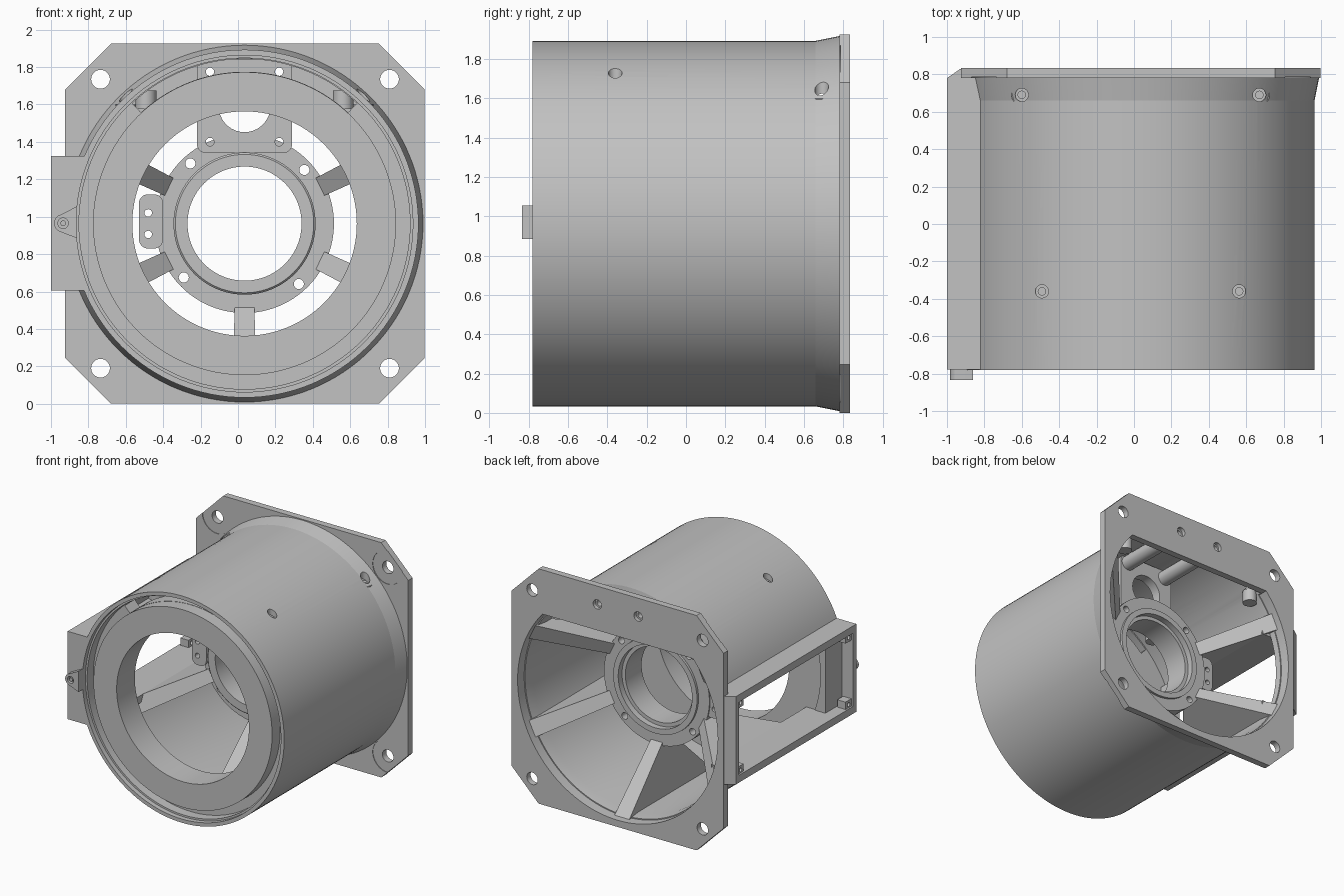
import bpy, bmesh
from math import sin, cos, pi, radians, asin
from mathutils import Matrix, Vector

CX, CZ = 0.035, 0.963          # main axis, running along y

cube = bpy.data.objects.get("Cube")
if cube:
    bpy.data.objects.remove(cube, do_unlink=True)

grey = bpy.data.materials.new("cast_grey")
grey.use_nodes = True
grey.diffuse_color = (0.54, 0.54, 0.54, 1)
grey.node_tree.nodes["Principled BSDF"].inputs["Base Color"].default_value = (0.54, 0.54, 0.54, 1)


def make(name, bm):
    bmesh.ops.recalc_face_normals(bm, faces=bm.faces)
    me = bpy.data.meshes.new(name)
    bm.to_mesh(me)
    bm.free()
    me.materials.append(grey)
    ob = bpy.data.objects.new(name, me)
    bpy.context.collection.objects.link(ob)
    return ob


def prism(name, pts, lo, hi, axis="y"):
    """Extrude a 2D outline: (x, z) along y, or (x, y) along z."""
    bm = bmesh.new()
    place = (lambda p, t: (p[0], t, p[1])) if axis == "y" else (lambda p, t: (p[0], p[1], t))
    a = [bm.verts.new(place(p, lo)) for p in pts]
    b = [bm.verts.new(place(p, hi)) for p in pts]
    bm.faces.new(a)
    bm.faces.new(b)
    for i in range(len(a)):
        j = (i + 1) % len(a)
        bm.faces.new((a[i], a[j], b[j], b[i]))
    return make(name, bm)


def arc(x, y, r, a0=0.0, a1=2 * pi, n=36):
    full = abs(a1 - a0 - 2 * pi) < 1e-6
    steps = n if full else n + 1
    return [(x + r * cos(a0 + (a1 - a0) * i / n), y + r * sin(a0 + (a1 - a0) * i / n))
            for i in range(steps)]


def rect(x0, x1, y0, y1):
    return [(x0, y0), (x1, y0), (x1, y1), (x0, y1)]


def round_rect(x0, x1, y0, y1, r):
    out = []
    for k, (x, y) in enumerate(((x1 - r, y1 - r), (x0 + r, y1 - r), (x0 + r, y0 + r), (x1 - r, y0 + r))):
        out += arc(x, y, r, k * pi / 2, (k + 1) * pi / 2, 8)
    return out


def lathe(name, profile, n=128):
    """Turn a closed (radius, y) outline around the main axis."""
    bm = bmesh.new()
    rings = [[bm.verts.new((CX + r * cos(2 * pi * i / n), y, CZ + r * sin(2 * pi * i / n)))
              for r, y in profile] for i in range(n)]
    m = len(profile)
    for i in range(n):
        a, b = rings[i], rings[(i + 1) % n]
        for k in range(m):
            bm.faces.new((a[k], a[(k + 1) % m], b[(k + 1) % m], b[k]))
    return make(name, bm)


def combine(ob, other, op="DIFFERENCE"):
    mod = ob.modifiers.new("bool", "BOOLEAN")
    mod.operation, mod.solver, mod.object = op, "EXACT", other
    bpy.context.view_layer.objects.active = ob
    bpy.ops.object.modifier_apply(modifier=mod.name)
    bpy.data.objects.remove(other, do_unlink=True)


def drill(ob, x, c, r, lo, hi, axis="y"):
    combine(ob, prism("cutter", arc(x, c, r), lo, hi, axis))


parts = []

# Housing: barrel with flared rear, stepped front lip, annular groove and raised inner ring
housing = lathe("housing", [
    (0.93, -0.78), (0.93, 0.66), (0.958, 0.80), (0.905, 0.80), (0.89, 0.66), (0.89, -0.53),
    (0.60, -0.53), (0.60, -0.765), (0.81, -0.765), (0.81, -0.66), (0.885, -0.66),
    (0.885, -0.74), (0.90, -0.74), (0.90, -0.78)])
parts.append(housing)

# Square rear flange with clipped corners
L, R, T, C = -0.925, 0.998, 1.925, 0.245
flange = prism("flange", [(L + C, 0), (R - C, 0), (R, C), (R, T - C), (R - C, T),
                          (L + C, T), (L, T - C), (L, C)], 0.78, 0.835)
combine(housing, flange, "UNION")

# Side box, trimmed to the barrel and clipped where it meets the flange
box = prism("side_box", [(-1, 0.605), (-0.815, 0.605), (-0.88, CZ), (-0.815, 1.325), (-1, 1.325)],
            -0.779, 0.83)
combine(box, prism("cutter", [(-1.1, 0.78), (-1, 0.78), (-0.925, 0.832), (-0.925, 0.9), (-1.1, 0.9)],
                   0.5, 1.5, "z"))
combine(housing, box, "UNION")

# Flange opening: round with a flat top bar
a0 = asin(0.6 / 0.908)
combine(housing, prism("cutter", arc(CX, CZ, 0.908, pi - a0, 2 * pi + a0, 96), 0.75, 0.9))

# Side window: shallow pocket and opening through the wall
combine(housing, prism("cutter", rect(-1.1, -0.90, 0.665, 1.265), -0.735, 0.74))
combine(housing, prism("cutter", rect(-1.1, -0.74, 0.665, 1.265), -0.52, 0.70))

# Arc slot beside the front ring, above the chord line
slot = arc(CX, CZ, 0.88, radians(47), radians(133)) + arc(CX, CZ, 0.812, radians(133), radians(47))
combine(housing, prism("cutter", slot, -0.72, -0.45))

# Flange corner bolt holes with shallow spot faces, and two top bar holes
for x in (-0.735, 0.81):
    for z in (0.19, 1.735):
        drill(housing, x, z, 0.135, 0.70, 0.785)
        drill(housing, x, z, 0.05, 0.7, 0.9)
for s in (-1, 1):
    drill(housing, CX + s * 0.185, 1.775, 0.024, 0.7, 0.9)
    drill(housing, CX + s * 0.185, 1.775, 0.038, 0.805, 0.9)

# Vertical screw holes in the top of the barrel, with tubes below them
for dx, y, top in ((0.527, -0.36, 1.675), (0.635, 0.69, 1.60)):
    for s in (-1, 1):
        x = CX + s * dx
        drill(housing, x, y, 0.035, 1.5, 1.95, "z")
        tube = prism("screw_tube", arc(x, y, 0.055), top - 0.1, top, "z")
        drill(tube, x, y, 0.02, top - 0.05, 1.95, "z")
        parts.append(tube)

# Ledges carrying the window sill and head into the barrel
for z in (0.605, 1.265):
    parts.append(prism("window_ledge", rect(-0.815, -0.72, z, z + 0.06), -0.53, 0.70))

# Corner lugs in the side window
for y in (-0.70, 0.70):
    for z in (0.69, 1.24):
        lug = prism("window_lug", rect(-0.985, -0.91, z - 0.035, z + 0.035), y - 0.04, y + 0.04)
        hole = prism("cutter", arc(0, 0, 0.016), -0.2, 0.2, "z")
        hole.data.transform(Matrix.Translation((-0.95, y, z)) @ Matrix.Rotation(pi / 2, 4, "Y"))
        combine(lug, hole)
        parts.append(lug)

# Hub with bore, collar, side lobe and bolt holes
hub = lathe("hub", [(0.478, 0.18), (0.478, 0.33), (0.38, 0.33), (0.38, 0.35), (0.335, 0.35),
                    (0.335, 0.30), (0.305, 0.30), (0.305, 0.09), (0.37, 0.09), (0.38, 0.10), (0.38, 0.18)], 96)
combine(hub, prism("lobe", round_rect(-0.53, -0.40, 0.83, 1.12, 0.05), 0.16, 0.32), "UNION")
for x, z in ((-0.255, 1.285), (0.355, 1.25), (-0.29, 0.675), (0.325, 0.64)):
    drill(hub, x, z, 0.027, 0, 0.5)
for z in (0.905, 1.02):
    drill(hub, -0.48, z, 0.02, 0, 0.5)
parts.append(hub)

# Upright mounting plate on the hub face, with a round window
plate = prism("mounting_plate", round_rect(-0.22, 0.29, 1.34, 1.84, 0.05), 0.11, 0.19)
drill(plate, CX, 1.59, 0.138, 0, 0.5)
for s in (-1, 1):
    for z in (1.40, 1.775):
        drill(plate, CX + s * 0.185, z, 0.022, 0, 0.5)
parts.append(plate)

# Long bosses joining the plate to the flange bar
for s in (-1, 1):
    boss = prism("long_boss", arc(CX + s * 0.185, 1.775, 0.06), 0.185, 0.785)
    drill(boss, CX + s * 0.185, 1.775, 0.024, 0.1, 0.9)
    parts.append(boss)

# Tapered webs from hub to barrel wall, wider at the wall
for deg in (26, 154, 206, 270, 334):
    web = prism("web", [(0.44, 0.19), (0.905, -0.30), (0.905, 0.78), (0.44, 0.32)], -0.052, 0.052, "z")
    for v in web.data.vertices:
        if v.co.x > 0.6:
            v.co.z *= 1.3
    web.data.transform(Matrix.Translation(Vector((CX, 0, CZ))) @ Matrix.Rotation(-radians(deg), 4, "Y"))
    parts.append(web)

# Small front latch on the side box
latch = prism("front_latch", arc(-0.935, 0.965, 0.048, radians(105), radians(255), 16)
              + [(-0.862, 0.885), (-0.862, 1.055)], -0.835, -0.775)
drill(latch, -0.935, 0.965, 0.028, -0.9, -0.80)
parts.append(latch)
parts.append(prism("latch_pin", arc(-0.935, 0.965, 0.015), -0.83, -0.79))

# Smooth curved walls, keep machined edges sharp
bpy.ops.object.select_all(action="DESELECT")
for ob in parts:
    ob.select_set(True)
bpy.context.view_layer.objects.active = housing
bpy.ops.object.shade_smooth_by_angle(angle=radians(11))
